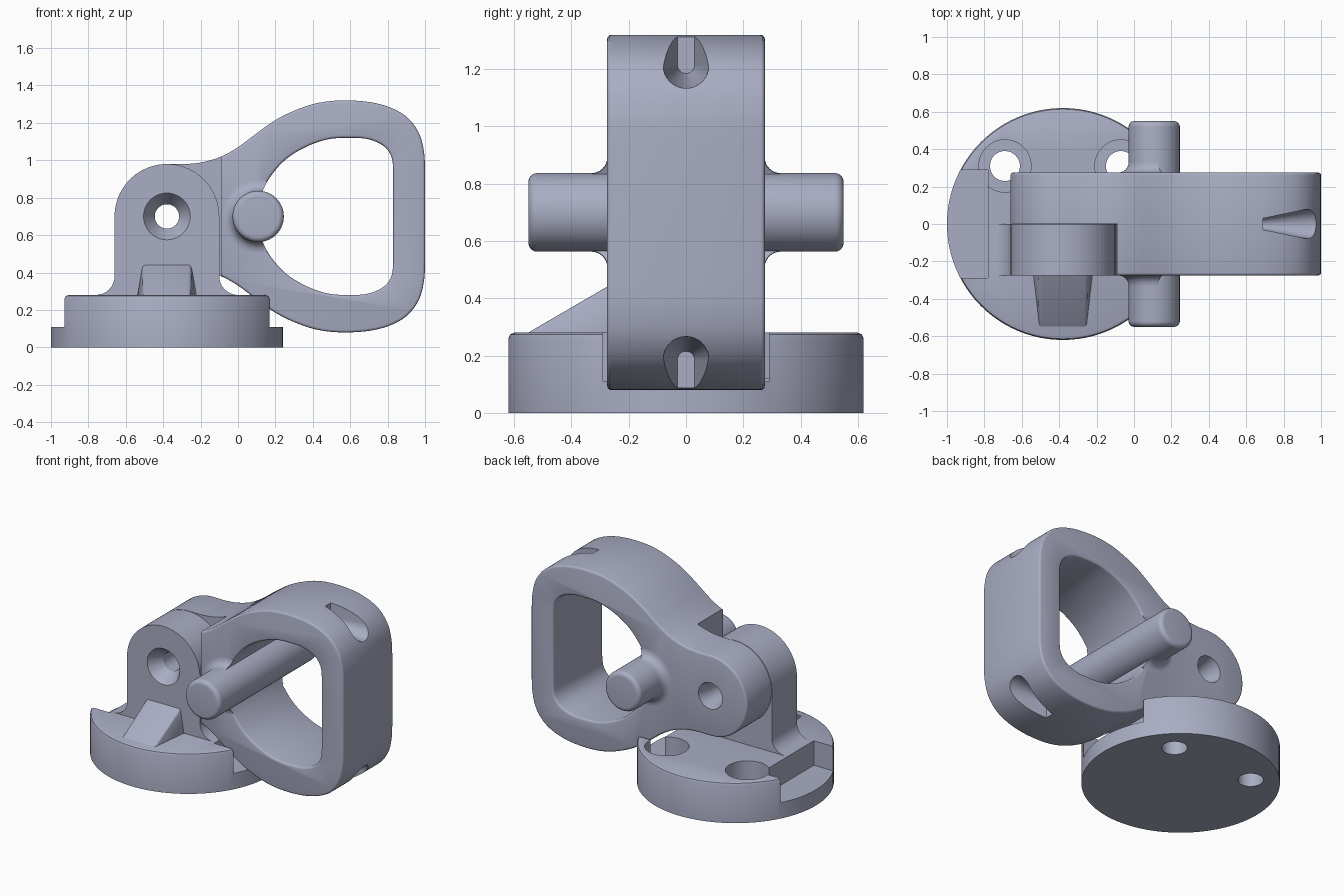
import bpy, bmesh, math
from mathutils import Vector, Matrix

cube = bpy.data.objects.get("Cube")
if cube:
    bpy.data.objects.remove(cube, do_unlink=True)

mat = bpy.data.materials.new("lavender grey")
mat.use_nodes = True
COLOR = (0.40, 0.42, 0.55, 1)
mat.diffuse_color = COLOR
mat.node_tree.nodes["Principled BSDF"].inputs["Base Color"].default_value = COLOR

PIVOT = (-0.38, 0.70)   # hinge axis, x and z
MID = 0.70              # height of the loop's mirror line
LUG_R = 0.28


def make(name, bm):
    bmesh.ops.recalc_face_normals(bm, faces=bm.faces)
    me = bpy.data.meshes.new(name)
    bm.to_mesh(me)
    bm.free()
    me.materials.append(mat)
    ob = bpy.data.objects.new(name, me)
    bpy.context.collection.objects.link(ob)
    return ob


def activate(ob):
    bpy.ops.object.select_all(action='DESELECT')
    ob.select_set(True)
    bpy.context.view_layer.objects.active = ob


def prism(name, pts, y0, y1):
    """Extrude an outline in x, z from y0 to y1."""
    bm = bmesh.new()
    face = bm.faces.new([bm.verts.new((x, y0, z)) for x, z in pts])
    ext = bmesh.ops.extrude_face_region(bm, geom=[face])["geom"]
    bmesh.ops.translate(bm, vec=(0, y1 - y0, 0),
                        verts=[v for v in ext if isinstance(v, bmesh.types.BMVert)])
    return make(name, bm)


def lathe(name, profile, origin, axis='Z', n=64):
    """Solid of revolution from (radius, distance along axis) pairs."""
    bm = bmesh.new()
    rings = [[bm.verts.new((r * math.cos(a), r * math.sin(a), h))
              for a in [2 * math.pi * i / n for i in range(n)]] for r, h in profile]
    for a, b in zip(rings, rings[1:]):
        for i in range(n):
            j = (i + 1) % n
            bm.faces.new((a[i], a[j], b[j], b[i]))
    bm.faces.new(rings[0][::-1])
    bm.faces.new(rings[-1])
    turn = {'Z': Matrix(), 'Y': Matrix.Rotation(-math.pi / 2, 4, 'X')}[axis]
    bm.transform(Matrix.Translation(origin) @ turn)
    return make(name, bm)


def hull(name, pts):
    bm = bmesh.new()
    for p in pts:
        bm.verts.new(p)
    out = bmesh.ops.convex_hull(bm, input=bm.verts)
    bmesh.ops.delete(bm, geom=list({g for g in out["geom_interior"]}), context='VERTS')
    return make(name, bm)


def box(name, lo, hi):
    return hull(name, [(x, y, z) for x in (lo[0], hi[0])
                       for y in (lo[1], hi[1]) for z in (lo[2], hi[2])])


def apply(ob, kind, **settings):
    mod = ob.modifiers.new(kind, kind)
    for k, v in settings.items():
        setattr(mod, k, v)
    activate(ob)
    bpy.ops.object.modifier_apply(modifier=mod.name)


def cut(ob, *cutters, keep=False):
    for c in cutters:
        apply(ob, 'BOOLEAN', operation='DIFFERENCE', solver='EXACT', object=c)
        if not keep:
            bpy.data.objects.remove(c, do_unlink=True)


def arc(cx, cz, r, a0, a1, n=24):
    return [(cx + r * math.cos(math.radians(a0 + (a1 - a0) * i / n)),
             cz + r * math.sin(math.radians(a0 + (a1 - a0) * i / n))) for i in range(n + 1)]


def smooth(pts, steps=5):
    """Catmull-Rom curve through the points."""
    p = [Vector(q) for q in [pts[0]] + pts + [pts[-1]]]
    out = []
    for a, b, c, d in zip(p, p[1:], p[2:], p[3:]):
        for i in range(steps):
            t = i / steps
            out.append(tuple(0.5 * (2 * b + (c - a) * t + (2 * a - 5 * b + 4 * c - d) * t * t
                                    + (3 * b - a - 3 * c + d) * t ** 3)))
    return out + [pts[-1]]


def mirrored(upper):
    """Close an upper outline with its reflection below the middle line."""
    low = [(x, 2 * MID - z) for x, z in reversed(upper) if z > MID + 1e-4]
    return upper + low


# Round base with end notches and two counterbored screw holes
base = lathe("base", [(0.62, 0), (0.62, 0.26), (0.614, 0.274), (0.60, 0.28)], (-0.38, 0, 0), n=96)
cut(base,
    box("notch_cut", (-1.2, -0.29, 0.11), (-0.78, 0.29, 0.5)),
    box("notch_cut", (0.02, -0.29, 0.11), (0.5, 0.29, 0.5)))
for x in (-0.69, -0.07):
    cut(base, lathe("screw_cut", [(0.08, -0.1), (0.08, 0.12), (0.14, 0.12), (0.14, 0.5)],
                    (x, 0.31, 0), n=48))

# Upright hinge lug with flared foot and countersunk pin hole
px, pz = PIVOT
foot = 0.10
lug_outline = ([(px - LUG_R - foot, 0.25)]
               + arc(px - LUG_R - foot, 0.28 + foot, foot, -90, 0, 8)
               + arc(px, pz, LUG_R, 180, 0, 40)
               + arc(px + LUG_R + foot, 0.28 + foot, foot, 180, 270, 8)
               + [(px + LUG_R + foot, 0.25)])
lug = prism("hinge_lug", lug_outline, -0.275, 0.0)
cut(lug, lathe("pin_cut", [(0.135, -0.01), (0.125, 0), (0.065, 0.09), (0.065, 0.6)],
               (px, -0.275, pz), 'Y', 48))

# Sloped gusset in front of the lug
gusset = hull("gusset", [(px + s * w, y, z) for s in (-1, 1) for w, y, z in
                         ((0.12, -0.25, 0.455), (0.165, -0.25, 0.25), (0.125, -0.56, 0.275),
                          (0.125, -0.56, 0.25), (0.13, -0.285, 0.435))])
apply(gusset, 'BEVEL', width=0.015, segments=3, limit_method='ANGLE', angle_limit=0.5)

# Loop with a hinge arm
outer = (arc(px, pz, LUG_R, 180, 92, 20)
         + smooth([(-0.36, 0.98), (-0.28, 0.98), (-0.19, 0.99), (-0.09, 1.02), (0, 1.07),
                   (0.1, 1.145), (0.2, 1.215), (0.3, 1.265), (0.42, 1.305), (0.55, 1.32),
                   (0.7, 1.312), (0.82, 1.28), (0.91, 1.225), (0.97, 1.14), (0.995, 1.04),
                   (1.0, 0.95)]))
inner = smooth([(0.11, 0.70), (0.12, 0.80), (0.165, 0.90), (0.25, 1.0), (0.36, 1.07),
                (0.48, 1.112), (0.6, 1.12), (0.7, 1.112), (0.78, 1.075), (0.82, 1.02),
                (0.83, 0.95)])
loop = prism("loop", mirrored(outer), -0.275, 0.275)
opening = prism("opening_cut", mirrored(inner), -0.5, 0.5)
cut(loop, opening, keep=True)
apply(loop, 'BEVEL', width=0.014, segments=3, limit_method='ANGLE', angle_limit=math.radians(60))

# Clearance for the lug, and the pin hole through the arm
cut(loop,
    box("clearance_cut", (-1, -0.5, 0), (-0.092, 0.004, 1.5)),
    lathe("pin_cut", [(0.065, -0.2), (0.065, 0.175), (0.09, 0.265), (0.095, 0.3)],
          (px, 0, pz), 'Y', 48))

# Tapered sockets in the upper and lower outer corners
for s in (1, -1):
    pts = []
    for x, r in ((1.05, 0.085), (0.93, 0.08), (0.69, 0.03)):
        for i in range(32):
            a = 2 * math.pi * i / 32
            for lift in (0, 0.2):
                pts.append((x, r * math.cos(a), MID + s * (0.515 + r * math.sin(a) + lift)))
    cut(loop, hull("socket_cut", pts))

# Cross peg with rounded ends
R, L, e = 0.137, 0.55, 0.03
end = [(R - e + e * math.cos(math.radians(a)), L - e + e * math.sin(math.radians(a)))
       for a in range(0, 91, 15)]
peg = lathe("cross_peg", [(r, -h) for r, h in reversed(end)] + end, (0.108, 0, MID), 'Y')

# Flared collars where the peg leaves the loop
parts = [base, lug, gusset, loop, peg]
for s, name in ((-1, "front_peg_collar"), (1, "back_peg_collar")):
    f = 0.055
    flare = [(R + f - f * math.sin(math.radians(a)), s * (0.275 + f - f * math.cos(math.radians(a))))
             for a in range(0, 91, 15)]
    collar = lathe(name, [(R + f, s * 0.25)] + flare, (0.108, 0, MID), 'Y')
    cut(collar, opening, keep=True)
    parts.append(collar)
bpy.data.objects.remove(opening, do_unlink=True)

for ob in parts:
    activate(ob)
    bpy.ops.object.shade_smooth_by_angle(angle=math.radians(32))
